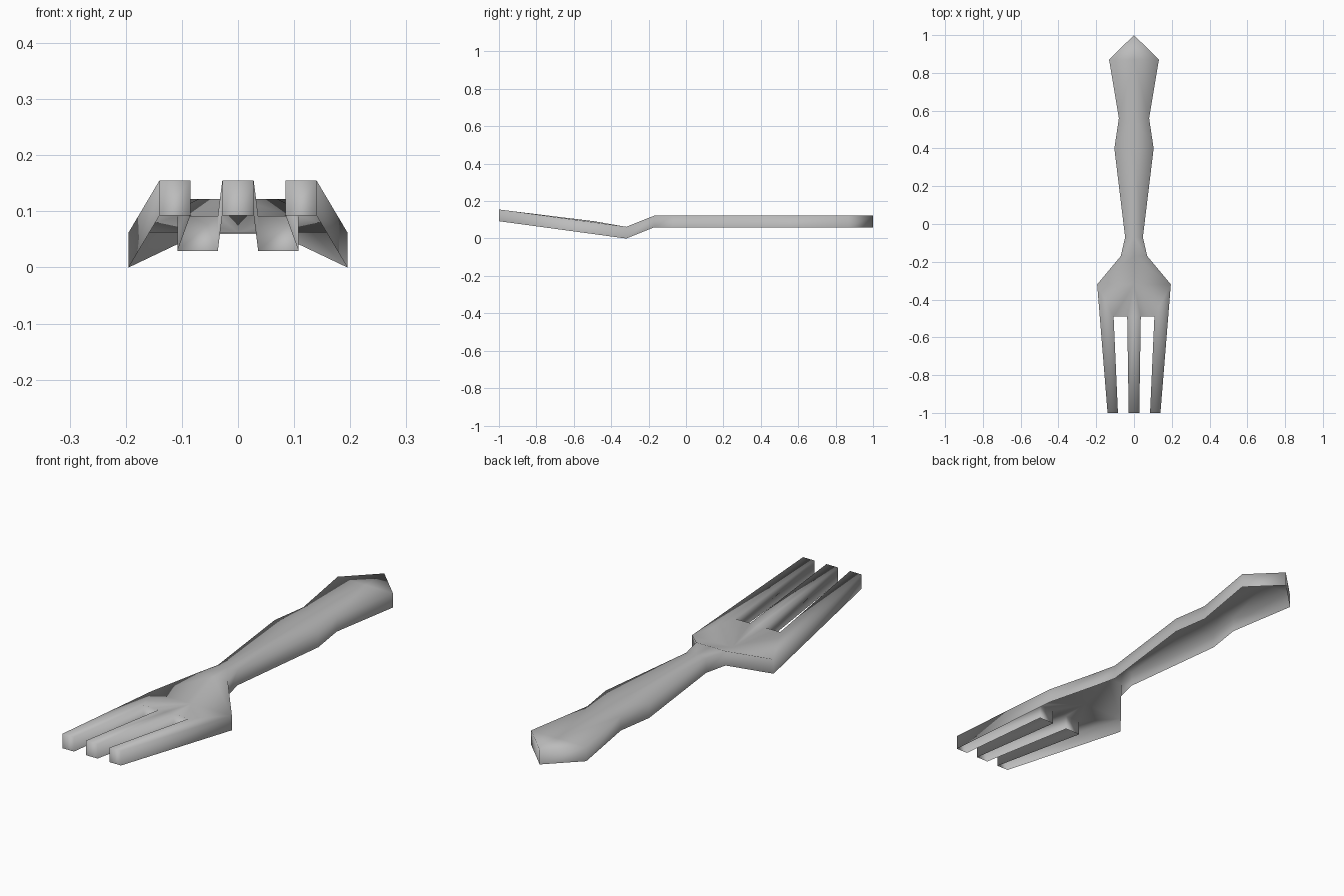
import bpy
import bmesh

cube = bpy.data.objects.get("Cube")
if cube:
    bpy.data.objects.remove(cube)

THICK = 0.0625

# Single metal colour
grey = bpy.data.materials.new("grey_metal")
grey.use_nodes = True
colour = (0.5, 0.5, 0.5, 1)
grey.diffuse_color = colour
grey.node_tree.nodes["Principled BSDF"].inputs["Base Color"].default_value = colour

bm = bmesh.new()


def vert(x, y, z):
    return bm.verts.new((x, y, z))


# Handle and neck: half width at each station, from the end to the head crease
stations = [(0.87, 0.132, 0.122), (0.56, 0.08, 0.122), (0.40, 0.104, 0.122),
            (-0.07, 0.047, 0.122), (-0.17, 0.07, 0.122), (-0.32, 0.195, THICK)]
end = vert(0, 1, 0.122)
rows = [(vert(0, y, z), vert(w, y, z)) for y, w, z in stations]
bm.faces.new((end, rows[0][0], rows[0][1]))
for (c0, e0), (c1, e1) in zip(rows, rows[1:]):
    bm.faces.new((c0, c1, e1, e0))
crease_mid, corner = rows[-1]

# Head front edge at the root of the slots
root_mid, root_in, root_out = [vert(x, -0.49, 0.092) for x in (0, 0.036, 0.108)]
bm.faces.new((crease_mid, root_mid, root_in))
bm.faces.new((crease_mid, root_in, root_out, corner))

# Tines: half of the middle one and one outer
tip_mid, tip_in, tip_a, tip_b = [vert(x, -1, 0.155) for x in (0, 0.028, 0.085, 0.14)]
bm.faces.new((root_mid, tip_mid, tip_in, root_in))
bm.faces.new((root_out, tip_a, tip_b, corner))

# Mirror the half to the other side
geom = bm.verts[:] + bm.edges[:] + bm.faces[:]
bmesh.ops.mirror(bm, geom=geom, axis="X", merge_dist=0.0005)
bmesh.ops.recalc_face_normals(bm, faces=bm.faces[:])
bm.normal_update()
if sum(f.normal.z for f in bm.faces) < 0:
    bmesh.ops.reverse_faces(bm, faces=bm.faces[:])

# Skirt walls drop from the whole outline; the underside stays open
rim = [e for e in bm.edges if e.is_boundary]
skirt = bmesh.ops.extrude_edge_only(bm, edges=rim)["geom"]
low = [g for g in skirt if isinstance(g, bmesh.types.BMVert)]
bmesh.ops.translate(bm, verts=low, vec=(0, 0, -THICK))
bmesh.ops.recalc_face_normals(bm, faces=bm.faces[:])
bm.normal_update()
if sum(f.normal.z for f in bm.faces) < 0:
    bmesh.ops.reverse_faces(bm, faces=bm.faces[:])

for face in bm.faces:
    face.smooth = True

mesh = bpy.data.meshes.new("fork")
bm.to_mesh(mesh)
bm.free()
mesh.materials.append(grey)
fork = bpy.data.objects.new("fork", mesh)
bpy.context.collection.objects.link(fork)
